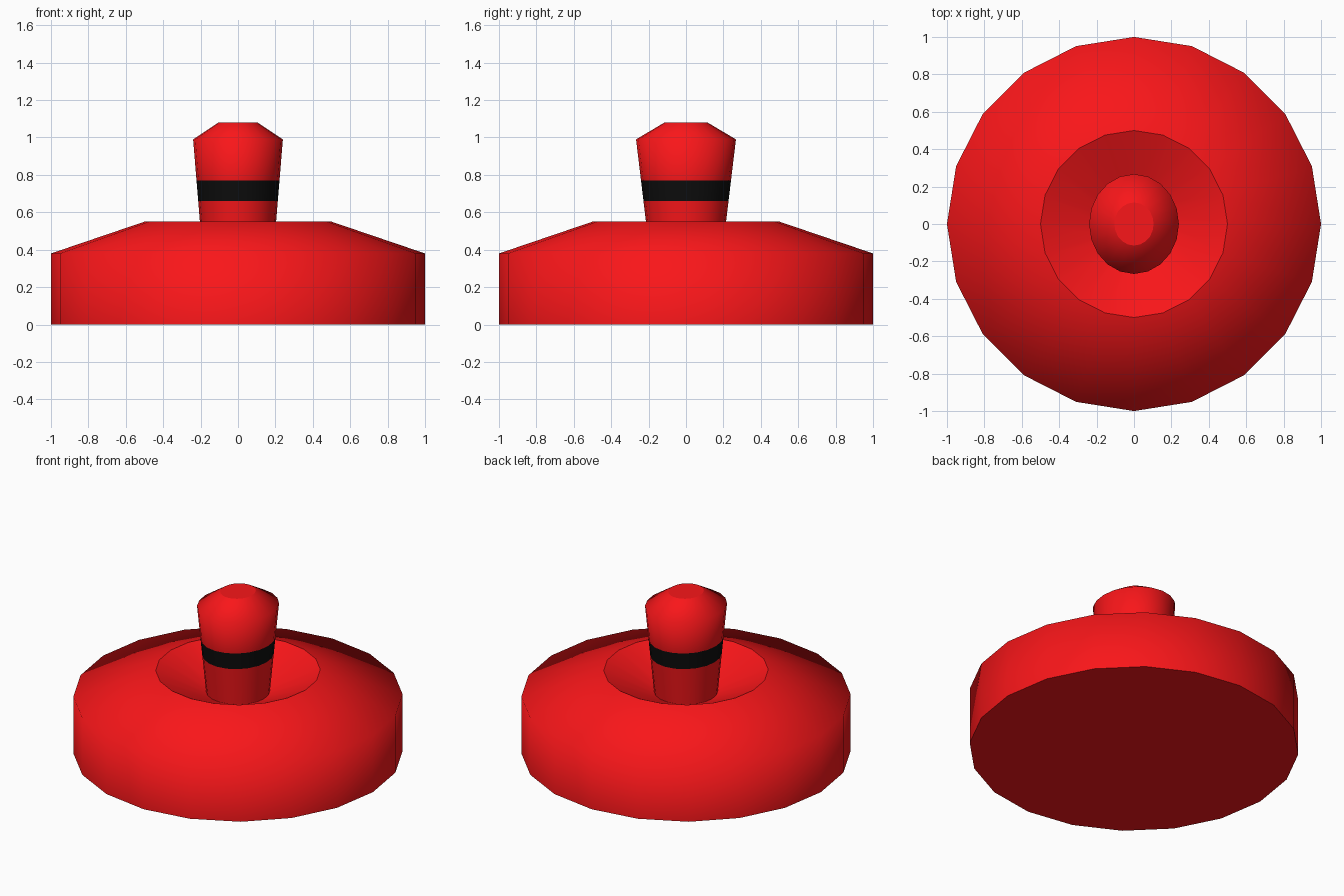
import bpy, bmesh, math

if "Cube" in bpy.data.objects:
    bpy.data.objects.remove(bpy.data.objects["Cube"])

SIDES = 20


def material(name, rgb):
    m = bpy.data.materials.new(name)
    m.diffuse_color = (*rgb, 1.0)
    m.use_nodes = True
    m.node_tree.nodes["Principled BSDF"].inputs["Base Color"].default_value = m.diffuse_color
    return m


red = material("red_plastic", (0.95, 0.008, 0.01))
black = material("black_band", (0.004, 0.004, 0.004))


def lathe(name, rings, sharp=(), mats=(red,), cap_bottom=True, dark_spans=()):
    """Skin elliptical rings (rx, ry, z); rings listed in sharp keep a hard edge."""
    bm = bmesh.new()
    loops = []
    for rx, ry, z in rings:
        angles = [2 * math.pi * i / SIDES for i in range(SIDES)]
        loops.append([bm.verts.new((rx * math.cos(a), ry * math.sin(a), z)) for a in angles])
    for k in range(len(loops) - 1):
        lo, hi = loops[k], loops[k + 1]
        for i in range(SIDES):
            j = (i + 1) % SIDES
            f = bm.faces.new((lo[i], lo[j], hi[j], hi[i]))
            f.smooth = True
            f.material_index = 1 if k in dark_spans else 0
    if cap_bottom:
        bm.faces.new(loops[0][::-1])
    bm.faces.new(loops[-1])
    for k in sharp:
        for i in range(SIDES):
            edge = bm.edges.get((loops[k][i], loops[k][(i + 1) % SIDES]))
            edge.smooth = False
    mesh = bpy.data.meshes.new(name)
    bm.to_mesh(mesh)
    bm.free()
    for m in mats:
        mesh.materials.append(m)
    obj = bpy.data.objects.new(name, mesh)
    bpy.context.collection.objects.link(obj)
    return obj


# Round body with sloped shoulder and dished centre
profile = [(1.0, 0.0), (1.0, 0.38), (0.5, 0.55), (0.19, 0.408)]
lathe("body", [(r, r, z) for r, z in profile], sharp=(0, 2, 3))

# Handle: flares from a round foot to an oval head, with a flush black band
foot, head = (0.192, 0.197, 0.408), (0.24, 0.267, 0.99)


def stem(z):
    t = (z - foot[2]) / (head[2] - foot[2])
    return tuple(a + (b - a) * t for a, b in zip(foot, head))


lathe("handle",
      [foot, stem(0.66), stem(0.77), head, (0.105, 0.115, 1.08)],
      sharp=(0, 4), mats=(red, black), cap_bottom=False, dark_spans=(1,))
